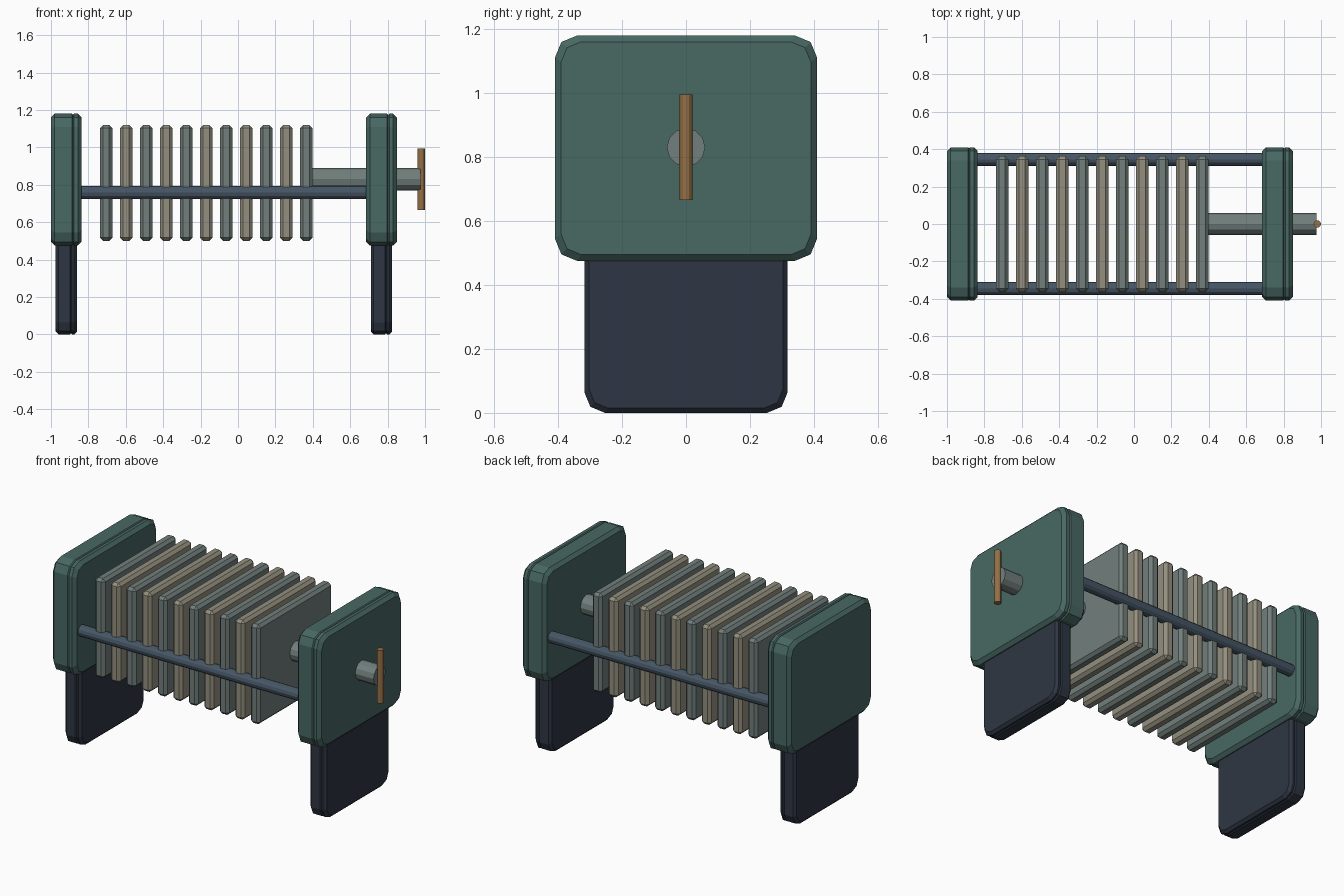
import bpy, bmesh, math
from mathutils import Matrix

cube = bpy.data.objects.get("Cube")
if cube:
    bpy.data.objects.remove(cube, do_unlink=True)


def material(name, rgb):
    """Flat material from 8-bit display values, stored as linear."""
    lin = [((c / 255 + 0.055) / 1.055) ** 2.4 for c in rgb] + [1.0]
    m = bpy.data.materials.new(name)
    m.use_nodes = True
    m.diffuse_color = lin
    m.node_tree.nodes["Principled BSDF"].inputs["Base Color"].default_value = lin
    return m


green = material("deep green paint", (72, 104, 99))
navy = material("dark navy paint", (46, 54, 67))
steel = material("blue steel", (70, 86, 101))
grey = material("grey green", (114, 127, 124))
beige = material("warm beige", (148, 143, 127))
wood = material("brown wood", (148, 112, 70))


def finish(name, bm, mat):
    bmesh.ops.recalc_face_normals(bm, faces=bm.faces)
    mesh = bpy.data.meshes.new(name)
    bm.to_mesh(mesh)
    bm.free()
    mesh.materials.append(mat)
    obj = bpy.data.objects.new(name, mesh)
    bpy.context.collection.objects.link(obj)
    return obj


def rounded_ring(bm, x, half_y, z0, z1, radius, inset):
    """Rounded rectangle across x, with two segments in each corner."""
    hy, hz, mid = half_y - inset, (z1 - z0) / 2 - inset, (z0 + z1) / 2
    r = radius - inset * 0.4
    ring = []
    for i, (sy, sz) in enumerate([(1, 1), (-1, 1), (-1, -1), (1, -1)]):
        for k in range(3):
            a = math.radians(90 * i + 45 * k)
            ring.append(bm.verts.new((x, sy * (hy - r) + r * math.cos(a),
                                      mid + sz * (hz - r) + r * math.sin(a))))
    return ring


def slab(name, cx, thick, half_y, z0, z1, radius, bevel, mat):
    """Rounded slab with bevelled rims and a fine groove near its +x side."""
    a, b = cx - thick / 2, cx + thick / 2
    g = a + thick * 0.72
    steps = [(a, bevel), (a + bevel, 0), (g - 0.006, 0), (g, 0.006),
             (g + 0.006, 0), (b - bevel, 0), (b, bevel)]
    bm = bmesh.new()
    rings = [rounded_ring(bm, x, half_y, z0, z1, radius, s) for x, s in steps]
    for lo, hi in zip(rings, rings[1:]):
        for i in range(len(lo)):
            j = (i + 1) % len(lo)
            bm.faces.new((lo[i], lo[j], hi[j], hi[i]))
    bm.faces.new(rings[0])
    bm.faces.new(rings[-1])
    return finish(name, bm, mat)


def rod(name, centre, length, radius, axis, mat):
    bm = bmesh.new()
    turn = Matrix.Rotation(math.pi / 2, 4, "Y") if axis == "X" else Matrix()
    bmesh.ops.create_cone(bm, cap_ends=True, segments=12, radius1=radius,
                          radius2=radius, depth=length,
                          matrix=Matrix.Translation(centre) @ turn)
    return finish(name, bm, mat)


def plate(name, cx, mat):
    bm = bmesh.new()
    size = Matrix.Diagonal((0.067, 0.725, 0.62, 1))
    bmesh.ops.create_cube(bm, size=1,
                          matrix=Matrix.Translation((cx, 0, 0.81)) @ size)
    bmesh.ops.bevel(bm, geom=bm.edges[:], offset=0.017, segments=1,
                    affect="EDGES")
    return finish(name, bm, mat)


# End heads standing on slab legs
for side, x in (("right", -0.918), ("left", 0.767)):
    slab(side + "_head", x, 0.164, 0.41, 0.475, 1.18, 0.07, 0.02, green)
    slab(side + "_leg", x, 0.113, 0.318, 0, 0.6, 0.065, 0.015, navy)

# Side rails between the heads
for side, y in (("front", -0.345), ("back", 0.345)):
    rod(side + "_rail", (-0.075, y, 0.758), 1.6, 0.035, "X", steel)

# Stack of alternating plates
for i in range(11):
    plate("press_plate_%d" % (i + 1), -0.705 + 0.107 * i,
          beige if i % 2 else grey)

# Pressing shaft and its handle
rod("press_shaft", (0.675, 0, 0.83), 0.6, 0.06, "X", grey)
rod("handle", (0.98, 0, 0.83), 0.33, 0.02, "Z", wood)
